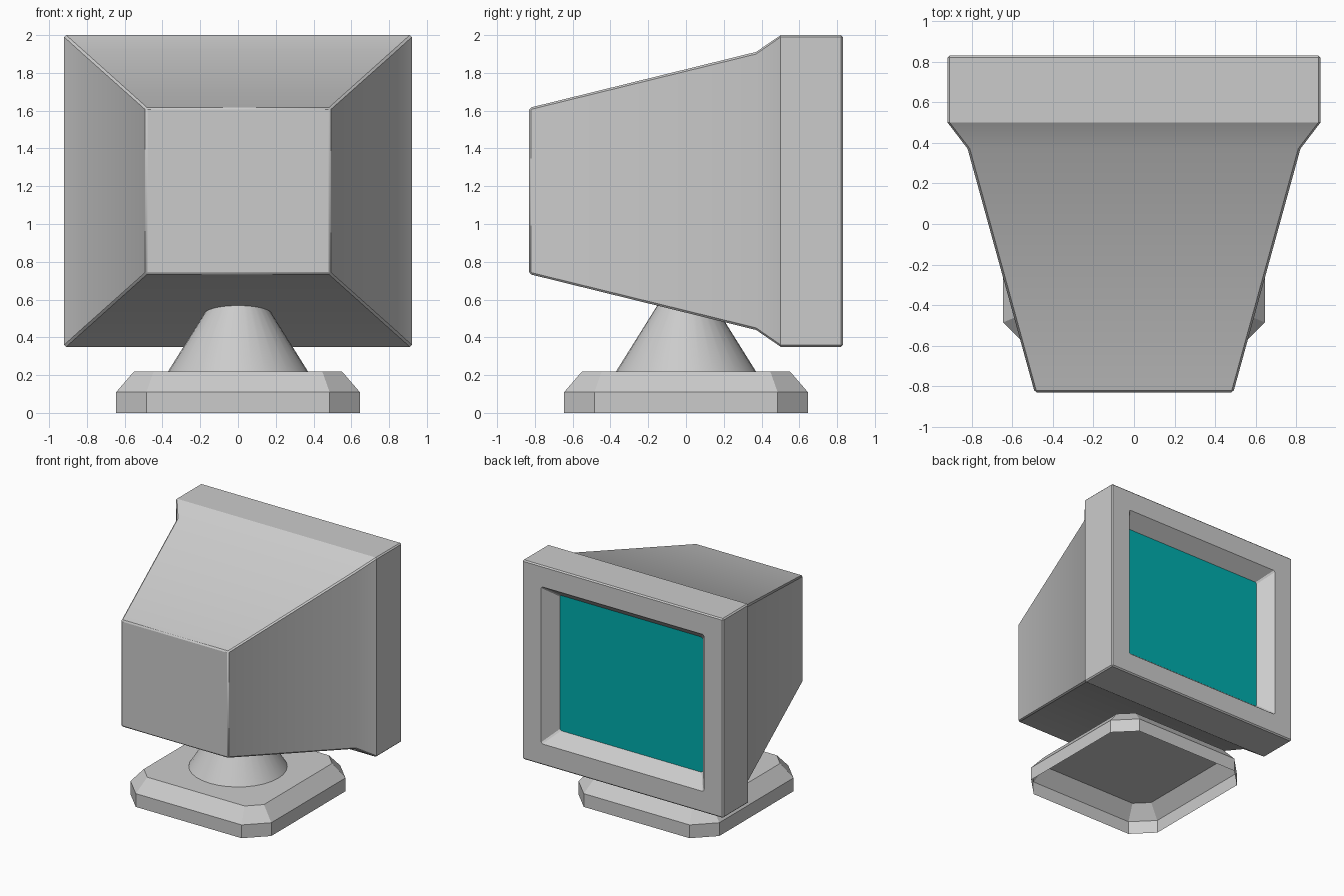
import bpy, bmesh, math

if "Cube" in bpy.data.objects:
    bpy.data.objects.remove(bpy.data.objects["Cube"])

ZC = 1.175  # height of the monitor's centre line


def loft(name, rings, cap_first=False, cap_last=False):
    """Skin a list of equal-length vertex rings into one object."""
    bm = bmesh.new()
    loops = [[bm.verts.new(p) for p in ring] for ring in rings]
    for a, b in zip(loops, loops[1:]):
        for i in range(len(a)):
            j = (i + 1) % len(a)
            bm.faces.new((a[i], a[j], b[j], b[i]))
    if cap_first:
        bm.faces.new(loops[0][::-1])
    if cap_last:
        bm.faces.new(loops[-1])
    me = bpy.data.meshes.new(name)
    bm.to_mesh(me)
    bm.free()
    ob = bpy.data.objects.new(name, me)
    bpy.context.collection.objects.link(ob)
    return ob


def smooth(ob, angle):
    bpy.ops.object.select_all(action='DESELECT')
    ob.select_set(True)
    bpy.context.view_layer.objects.active = ob
    bpy.ops.object.shade_smooth_by_angle(angle=math.radians(angle))


def upright_rect(y, hx, hz):
    return [(sx * hx, y, ZC + sz * hz)
            for sx, sz in ((-1, -1), (-1, 1), (1, 1), (1, -1))][::-1]


def cut_square(z, h, c):
    """Square of half-size h with corners cut back by c."""
    k = h - c
    return [(h, -k, z), (h, k, z), (k, h, z), (-k, h, z),
            (-h, k, z), (-h, -k, z), (-k, -h, z), (k, -h, z)]


def circle(z, r, n=32):
    return [(r * math.cos(2 * math.pi * i / n),
             r * math.sin(2 * math.pi * i / n), z) for i in range(n)]


# Monitor case: tapered back, flared bezel, recessed screen opening
screen_ring = upright_rect(0.715, 0.655, 0.56)
body = loft("monitor_case", [
    upright_rect(-0.83, 0.49, 0.44),
    upright_rect(0.37, 0.82, 0.735),
    upright_rect(0.50, 0.92, 0.825),
    upright_rect(0.83, 0.92, 0.825),
    upright_rect(0.83, 0.745, 0.65),
    screen_ring], cap_first=True)
bm = bmesh.new()
bm.from_mesh(body.data)
# Narrow chamfer on the hard outer edges only
edges = [e for e in bm.edges if len(e.link_faces) == 2
         and e.calc_face_angle() > math.radians(60)
         and max(abs(v.co.x) for v in e.verts) != 0.745]
bmesh.ops.bevel(bm, geom=edges, offset=0.01, segments=1, affect='EDGES')
bmesh.ops.delete(bm, geom=[e for e in bm.edges if not e.link_faces], context='EDGES')
bm.normal_update()
bm.to_mesh(body.data)
bm.free()
smooth(body, 30)

# Screen
screen = loft("screen", [screen_ring], cap_last=True)
teal = bpy.data.materials.new("screen_teal")
teal.diffuse_color = (0.0, 0.42, 0.42, 1)
teal.use_nodes = True
teal.node_tree.nodes["Principled BSDF"].inputs["Base Color"].default_value = teal.diffuse_color
screen.data.materials.append(teal)

# The bevel may shift the case's inner rim; face the screen outwards (+y)
if screen.data.polygons[0].normal.y < 0:
    screen.data.flip_normals()

# Neck cone
neck = loft("stand_neck", [circle(0.22, 0.37), circle(0.62, 0.12)], cap_last=True)
smooth(neck, 30)

# Base: hollow foot with cut corners and a sloped shoulder
base = loft("stand_base", [
    cut_square(0.0, 0.645, 0.16),
    cut_square(0.11, 0.645, 0.16),
    cut_square(0.22, 0.55, 0.104)], cap_last=True)
